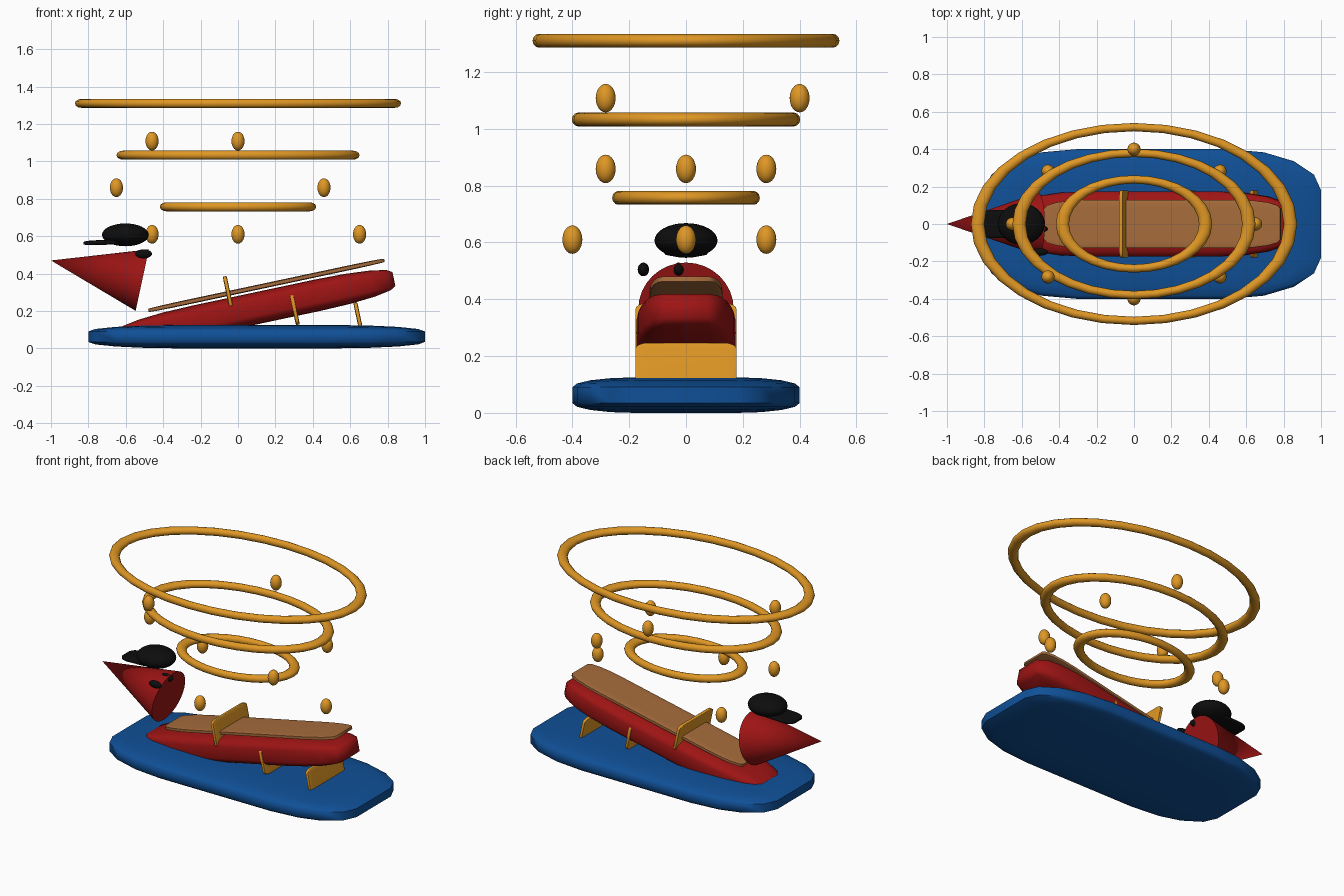
import bpy, bmesh
from math import radians, cos, sin, pi
from mathutils import Matrix, Vector

cube = bpy.data.objects.get("Cube")
if cube:
    bpy.data.objects.remove(cube, do_unlink=True)


def material(name, rgb):
    m = bpy.data.materials.new(name)
    m.use_nodes = True
    m.diffuse_color = (*rgb, 1)
    m.node_tree.nodes["Principled BSDF"].inputs["Base Color"].default_value = (*rgb, 1)
    return m


GOLD = material("gold", (0.74, 0.31, 0.018))
RED = material("red", (0.34, 0.007, 0.007))
BLUE = material("blue", (0.005, 0.08, 0.31))
BROWN = material("brown", (0.38, 0.15, 0.045))
BLACK = material("black", (0.004, 0.004, 0.004))
TILT = radians(-12)


def finish(name, bm, mat):
    bmesh.ops.recalc_face_normals(bm, faces=bm.faces)
    mesh = bpy.data.meshes.new(name)
    bm.to_mesh(mesh)
    bm.free()
    mesh.materials.append(mat)
    ob = bpy.data.objects.new(name, mesh)
    bpy.context.collection.objects.link(ob)
    bpy.ops.object.select_all(action='DESELECT')
    ob.select_set(True)
    bpy.context.view_layer.objects.active = ob
    bpy.ops.object.shade_smooth_by_angle(angle=radians(60))
    return ob


def place(bm, centre, half, tilt=0):
    """Scale a unit shape, tilt it about y and move it."""
    m = (Matrix.Translation(centre) @ Matrix.Rotation(tilt, 4, 'Y')
         @ Matrix.Diagonal((*half, 1)))
    bmesh.ops.transform(bm, matrix=m, verts=bm.verts)


def rounded_box(name, mat, centre, half, tilt=0, bevel=0.55):
    bm = bmesh.new()
    bmesh.ops.create_cube(bm, size=2)
    bmesh.ops.bevel(bm, geom=bm.edges[:], offset=bevel, segments=4,
                    profile=0.5, affect='EDGES')
    place(bm, centre, half, tilt)
    return finish(name, bm, mat)


def ellipsoid(name, mat, centre, half):
    bm = bmesh.new()
    bmesh.ops.create_uvsphere(bm, u_segments=24, v_segments=16, radius=1)
    place(bm, centre, half)
    return finish(name, bm, mat)


def oval_ring(name, mat, z, rx, ry, tube=0.022, segs=32, sides=12):
    """Torus stretched along x."""
    bm = bmesh.new()
    stretch = rx / ry
    rings = []
    for i in range(segs):
        a = 2 * pi * i / segs
        ring = []
        for j in range(sides):
            b = 2 * pi * j / sides
            r = ry - tube + tube * cos(b)
            ring.append(bm.verts.new((stretch * r * cos(a), r * sin(a), z + tube * 1.1 * sin(b))))
        rings.append(ring)
    for i in range(segs):
        p, q = rings[i], rings[(i + 1) % segs]
        for j in range(sides):
            k = (j + 1) % sides
            bm.faces.new((p[j], q[j], q[k], p[k]))
    return finish(name, bm, mat)


# Base, tilted body and deck
rounded_box("base", BLUE, (0.1, 0, 0.0625), (0.9, 0.4, 0.0625))
rounded_box("body", RED, (0.1, 0, 0.215), (0.75, 0.175, 0.085), TILT)
rounded_box("deck", BROWN, (0.152, 0, 0.337), (0.645, 0.128, 0.013), TILT, 0.35)

# Cross plates along the body
for i, (x, z) in enumerate([(-0.053, 0.3), (0.302, 0.212), (0.645, 0.16)]):
    rounded_box(f"cross_plate_{i + 1}", GOLD, (x, 0, z), (0.011, 0.178, 0.087), TILT, 0.25)

# Cone head pointing to -x
base, tip = Vector((-0.512, 0, 0.365)), Vector((-1, 0, 0.47))
axis = tip - base
bm = bmesh.new()
bmesh.ops.create_cone(bm, cap_ends=True, segments=32, radius1=0.168, radius2=0,
                      depth=axis.length)
bmesh.ops.transform(bm, verts=bm.verts, matrix=Matrix.Translation((base + tip) / 2)
                    @ axis.to_track_quat('Z', 'Y').to_matrix().to_4x4())
finish("head", bm, RED)

# Eyes, cap and brim
for side, y in (("outer", -0.15), ("inner", -0.026)):
    ellipsoid(f"{side}_eye", BLACK, (-0.505, y, 0.505), (0.045, 0.02, 0.024))
ellipsoid("cap", BLACK, (-0.602, 0, 0.607), (0.125, 0.111, 0.061))
rounded_box("cap_brim", BLACK, (-0.705, 0, 0.567), (0.122, 0.075, 0.013), radians(-2))

# Floating oval rings
for i, (z, rx, ry) in enumerate([(0.757, 0.418, 0.26), (1.033, 0.65, 0.402),
                                 (1.31, 0.872, 0.54)]):
    oval_ring(f"ring_{i + 1}", GOLD, z, rx, ry)

# Floating beads spaced round an oval at three heights
for k in range(8):
    a = k * pi / 4
    ellipsoid(f"bead_{k + 1}", GOLD, (0.65 * cos(a), 0.4 * sin(a), 0.61 + 0.249 * (k % 3)),
              (0.035, 0.035, 0.05))
